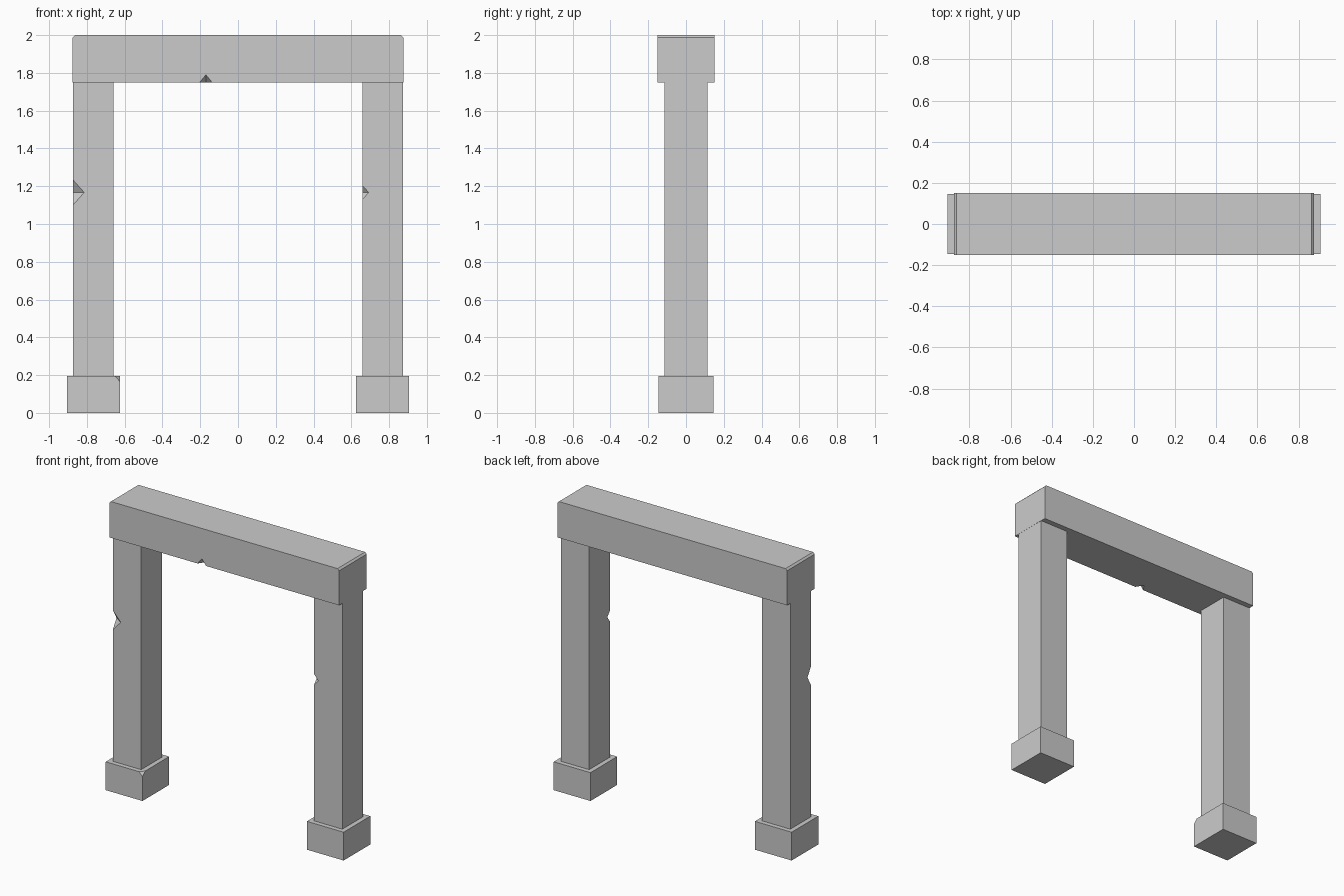
import bpy, bmesh

if "Cube" in bpy.data.objects:
    bpy.data.objects.remove(bpy.data.objects["Cube"])

LEG_X = 0.766                      # centre of each leg
LEG_W, LEG_D = 0.108, 0.113        # half width and depth of a pillar
BASE_W, BASE_D, BASE_H = 0.14, 0.145, 0.195
BEAM_X, BEAM_D, BEAM_Z = 0.875, 0.15, 1.75


def finish(name, bm):
    bmesh.ops.recalc_face_normals(bm, faces=bm.faces)
    mesh = bpy.data.meshes.new(name)
    bm.to_mesh(mesh)
    bm.free()
    ob = bpy.data.objects.new(name, mesh)
    bpy.context.collection.objects.link(ob)
    return ob


def block(name, x, half_x, half_y, z0, z1):
    bm = bmesh.new()
    bmesh.ops.create_cube(bm, size=1)
    for v in bm.verts:
        v.co = (x + v.co.x * 2 * half_x, v.co.y * 2 * half_y,
                z0 + (v.co.z + 0.5) * (z1 - z0))
    return finish(name, bm)


def chip(ob, centre, radii):
    """Cut an octahedron-shaped nick centred on an edge or corner."""
    bm = bmesh.new()
    tips = []
    for axis in range(3):
        for sign in (-1, 1):
            co = list(centre)
            co[axis] += sign * radii[axis]
            tips.append(bm.verts.new(co))
    for a in tips[0:2]:
        for b in tips[2:4]:
            for c in tips[4:6]:
                bm.faces.new((a, b, c))
    cutter = finish("chip_cutter", bm)
    cutter.hide_render = True
    mod = ob.modifiers.new("chip", 'BOOLEAN')
    mod.operation, mod.solver, mod.object = 'DIFFERENCE', 'EXACT', cutter
    bpy.context.view_layer.objects.active = ob
    bpy.ops.object.modifier_apply(modifier=mod.name)
    bpy.data.objects.remove(cutter)


# Plinths and pillars
parts = {}
for side, s in (("left", -1), ("right", 1)):
    parts[side + "_plinth"] = block(side + "_plinth", s * LEG_X, BASE_W, BASE_D, 0, BASE_H)
    parts[side + "_pillar"] = block(side + "_pillar", s * LEG_X, LEG_W, LEG_D, BASE_H, BEAM_Z)

# Lintel with slightly chamfered top end edges
c = 0.012
profile = [(-BEAM_X, BEAM_Z), (BEAM_X, BEAM_Z), (BEAM_X, 2 - c),
           (BEAM_X - c, 2), (c - BEAM_X, 2), (-BEAM_X, 2 - c)]
bm = bmesh.new()
face = bm.faces.new([bm.verts.new((x, -BEAM_D, z)) for x, z in profile])
ext = bmesh.ops.extrude_face_region(bm, geom=[face], use_keep_orig=True)
new = [g for g in ext["geom"] if isinstance(g, bmesh.types.BMVert)]
bmesh.ops.translate(bm, verts=new, vec=(0, 2 * BEAM_D, 0))
lintel = finish("lintel", bm)

# Weathering chips
chip(parts["left_pillar"], (-LEG_X - LEG_W, -LEG_D, 1.167), (0.06, 0.04, 0.067))
chip(parts["right_pillar"], (LEG_X - LEG_W, -LEG_D, 1.167), (0.034, 0.03, 0.038))
chip(parts["left_plinth"], (-LEG_X + BASE_W, -BASE_D, BASE_H), (0.026, 0.028, 0.028))
chip(lintel, (-0.17, -BEAM_D, BEAM_Z), (0.033, 0.05, 0.04))
